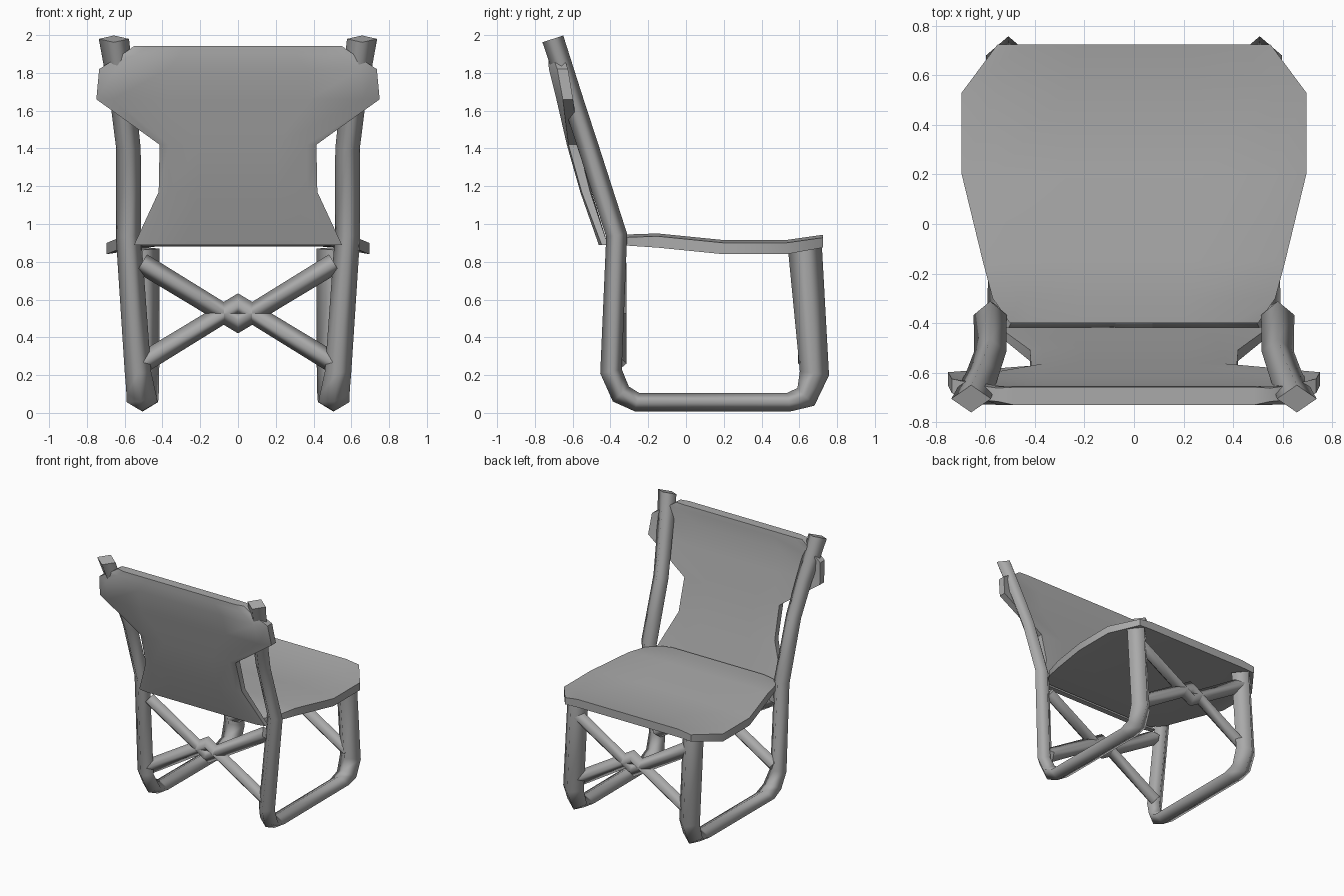
import bpy, bmesh, math
from mathutils import Vector

if "Cube" in bpy.data.objects:
    bpy.data.objects.remove(bpy.data.objects["Cube"])

grey = bpy.data.materials.new("mid_grey")
grey.diffuse_color = (0.4, 0.4, 0.4, 1)
grey.use_nodes = True
grey.node_tree.nodes["Principled BSDF"].inputs["Base Color"].default_value = grey.diffuse_color


def finish(name, bm, angle=None):
    bmesh.ops.recalc_face_normals(bm, faces=bm.faces)
    mesh = bpy.data.meshes.new(name)
    bm.to_mesh(mesh)
    bm.free()
    mesh.materials.append(grey)
    ob = bpy.data.objects.new(name, mesh)
    bpy.context.collection.objects.link(ob)
    if angle:
        bpy.ops.object.select_all(action='DESELECT')
        ob.select_set(True)
        bpy.context.view_layer.objects.active = ob
        bpy.ops.object.shade_smooth_by_angle(angle=math.radians(angle))
    return ob


def tube(name, path, u):
    """Four-sided smooth bar; path rows are x, y, z, half size along u, half size across."""
    bm = bmesh.new()
    u = Vector(u)
    pts = [Vector(p[:3]) for p in path]
    rings = []
    for i, p in enumerate(path):
        d0 = (pts[i] - pts[max(i - 1, 0)]).normalized()
        d1 = (pts[min(i + 1, len(pts) - 1)] - pts[i]).normalized()
        v = (d0 + d1).cross(u).normalized()
        rings.append([bm.verts.new(pts[i] + o) for o in
                      (u * p[3], v * p[4], -u * p[3], -v * p[4])])
    for a, b in zip(rings, rings[1:]):
        for k in range(4):
            f = bm.faces.new((a[k], a[(k + 1) % 4], b[(k + 1) % 4], b[k]))
            f.smooth = True
    bm.faces.new(rings[0])
    bm.faces.new(rings[-1])
    return finish(name, bm)


def slab(name, top, bottom):
    """Closed sheet from two matching grids of points."""
    bm = bmesh.new()
    A, B = ([[bm.verts.new(p) for p in row] for row in g] for g in (top, bottom))
    n, m = len(A), len(A[0])
    for g in (A, B):
        for i in range(n - 1):
            for j in range(m - 1):
                bm.faces.new((g[i][j], g[i][j + 1], g[i + 1][j + 1], g[i + 1][j]))
    rim = ([(0, j) for j in range(m)] + [(i, m - 1) for i in range(1, n)]
           + [(n - 1, j) for j in range(m - 2, -1, -1)] + [(i, 0) for i in range(n - 2, 0, -1)])
    for (i, j), (k, l) in zip(rim, rim[1:] + rim[:1]):
        bm.faces.new((A[i][j], A[k][l], B[k][l], B[i][j]))
    return finish(name, bm, 50)


# side frames: back post, runner and front leg in one bent bar
frame = [
    (0.657, -0.705, 1.98, 0.08, 0.058), (0.61, -0.60, 1.66, 0.068, 0.055),
    (0.58, -0.515, 1.40, 0.065, 0.055), (0.58, -0.367, 0.94, 0.067, 0.056),
    (0.53, -0.397, 0.22, 0.07, 0.058), (0.512, -0.345, 0.10, 0.078, 0.058),
    (0.508, -0.26, 0.057, 0.082, 0.05), (0.505, 0.545, 0.057, 0.082, 0.05),
    (0.505, 0.635, 0.085, 0.085, 0.065), (0.507, 0.68, 0.21, 0.09, 0.078),
    (0.505, 0.63, 0.87, 0.09, 0.09)]
for s, side in ((1, "right"), (-1, "left")):
    tube("side_frame_" + side, [(s * p[0],) + p[1:] for p in frame], (1, 0, 0))

# crossed braces, back and front: two V bars interlocking at the centre
for y, end in ((-0.37, "back"), (0.65, "front")):
    for s, side in ((1, "upper"), (-1, "lower")):
        z_end, z_mid = 0.527 + s * 0.265, 0.527 - s * 0.046
        tube(f"{end}_brace_{side}",
             [(-0.51, y, z_end, 0.056, 0.055), (0, y, z_mid, 0.056, 0.06),
              (0.51, y, z_end, 0.056, 0.055)], (0, 1, 0))

# seat: y, half width, top height, rim bottom height
seat_rows = [(-0.40, 0.50, 0.935, 0.89), (-0.30, 0.57, 0.945, 0.885), (-0.15, 0.61, 0.95, 0.875),
             (0.20, 0.695, 0.915, 0.84), (0.53, 0.695, 0.915, 0.84),
             (0.725, 0.55, 0.943, 0.875)]
cols = (-1, -0.8, -0.4, 0, 0.4, 0.8, 1)
top, under = [], []
for y, w, zt, zb in seat_rows:
    top.append([(w * c, y, zt - (0.015 if abs(c) == 1 else 0)) for c in cols])
    under.append([(w * c, y, zb if abs(c) == 1 else max(zb, 0.88)) for c in cols])
slab("seat", top, under)

# backrest: z, y, half width, half thickness, forward curl of the wings
back_rows = [(0.89, -0.44, 0.55, 0.022, 0.01), (1.17, -0.53, 0.42, 0.03, 0),
             (1.42, -0.597, 0.415, 0.034, 0), (1.66, -0.65, 0.75, 0.036, 0.025),
             (1.82, -0.688, 0.735, 0.038, 0.035), (1.90, -0.692, 0.61, 0.038, 0.01),
             (1.942, -0.694, 0.55, 0.036, 0.005)]
back_cols = (-1, -0.88, -0.5, 0, 0.5, 0.88, 1)
front, rear = [], []
for z, y, w, t, curl in back_rows:
    for grid, sgn in ((front, 1), (rear, -1)):
        grid.append([(w * c, y + sgn * t * (0.75 if abs(c) == 1 else 1)
                      + (curl if abs(c) == 1 else 0), z) for c in back_cols])
slab("backrest", front, rear)
